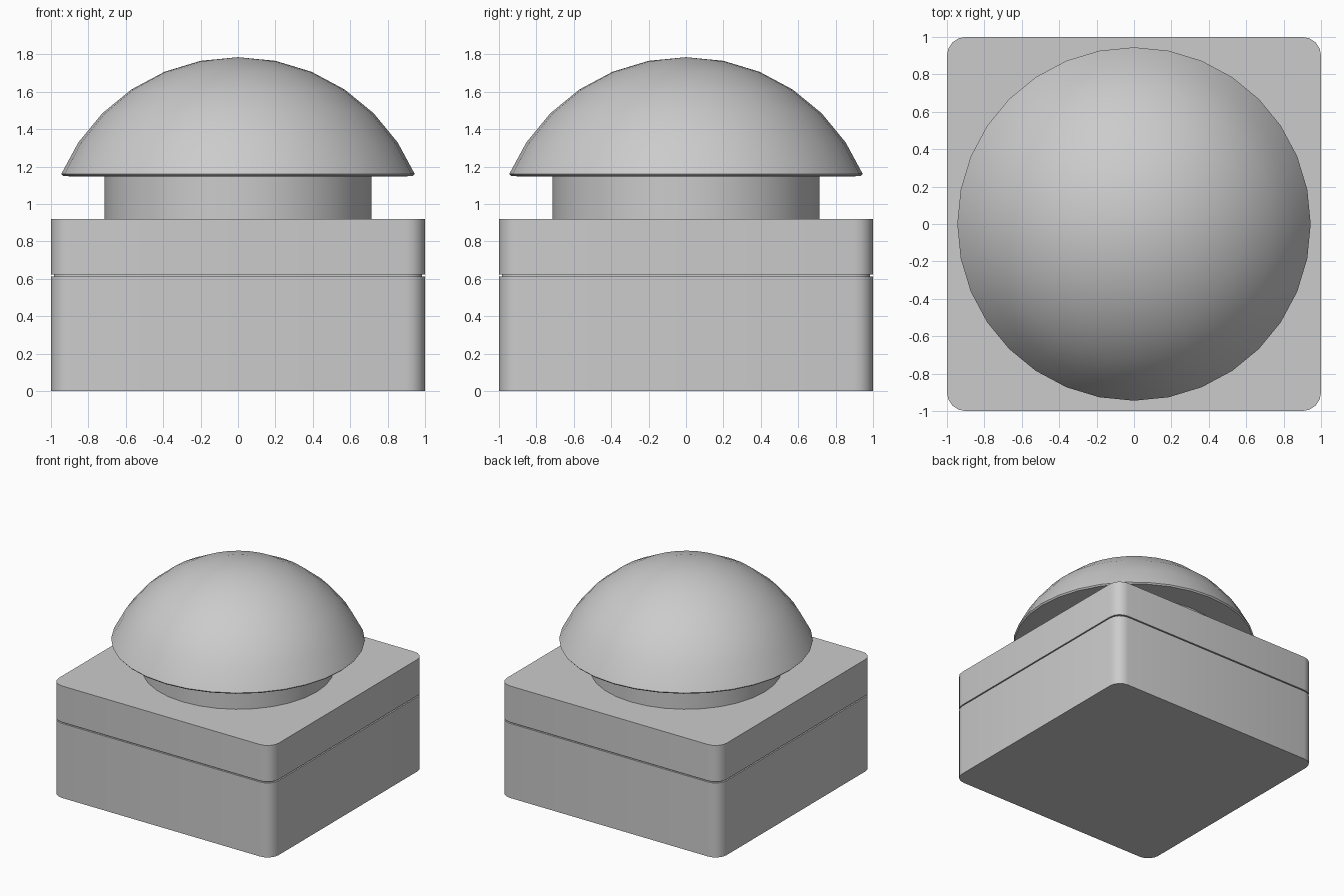
import bpy, bmesh, math

if "Cube" in bpy.data.objects:
    bpy.data.objects.remove(bpy.data.objects["Cube"])


def finish(name, bm):
    bmesh.ops.recalc_face_normals(bm, faces=bm.faces)
    mesh = bpy.data.meshes.new(name)
    bm.to_mesh(mesh)
    bm.free()
    obj = bpy.data.objects.new(name, mesh)
    bpy.context.collection.objects.link(obj)
    bpy.ops.object.select_all(action='DESELECT')
    obj.select_set(True)
    bpy.context.view_layer.objects.active = obj
    bpy.ops.object.shade_smooth_by_angle(angle=math.radians(35))
    return obj


def rounded_block(name, half, z0, z1, radius=0.1, steps=4):
    # Square outline with rounded corners, extruded upward
    bm = bmesh.new()
    verts = []
    for q, (sx, sy) in enumerate([(1, 1), (-1, 1), (-1, -1), (1, -1)]):
        for i in range(steps + 1):
            a = math.pi / 2 * (q + i / steps)
            verts.append(bm.verts.new((sx * (half - radius) + radius * math.cos(a),
                                       sy * (half - radius) + radius * math.sin(a), z0)))
    face = bm.faces.new(verts)
    top = bmesh.ops.extrude_face_region(bm, geom=[face], use_keep_orig=True)
    for v in top['geom']:
        if isinstance(v, bmesh.types.BMVert):
            v.co.z = z1
    return finish(name, bm)


def lathe(name, profile, sides=32):
    # Revolve (radius, height) points around z
    bm = bmesh.new()
    pts = [bm.verts.new((r, 0, z)) for r, z in profile]
    edges = [bm.edges.new(p) for p in zip(pts, pts[1:])]
    bmesh.ops.spin(bm, geom=pts + edges, cent=(0, 0, 0), axis=(0, 0, 1),
                   angle=math.tau, steps=sides, use_duplicate=False)
    bmesh.ops.remove_doubles(bm, verts=bm.verts, dist=0.0005)
    return finish(name, bm)


# Box with a narrow seam between body and lid
rounded_block("base_body", 1.0, 0.0, 0.612)
rounded_block("seam", 0.985, 0.60, 0.63, 0.09)
rounded_block("base_lid", 1.0, 0.622, 0.92)

# Round neck under the cap
lathe("neck", [(0, 0.91), (0.715, 0.91), (0.715, 1.16), (0, 1.16)])

# Shallow domed cap: part of a sphere with a thin lip and flat underside
R, cz = 1.027, 0.758
angles = [math.radians(a) for a in (0, 11.25, 22.5, 33.75, 45, 56.25, 66.9)]
dome = [(R * math.sin(a), cz + R * math.cos(a)) for a in angles]
lathe("domed_cap", dome + [(0.935, 1.15), (0.9, 1.148), (0, 1.148)])
